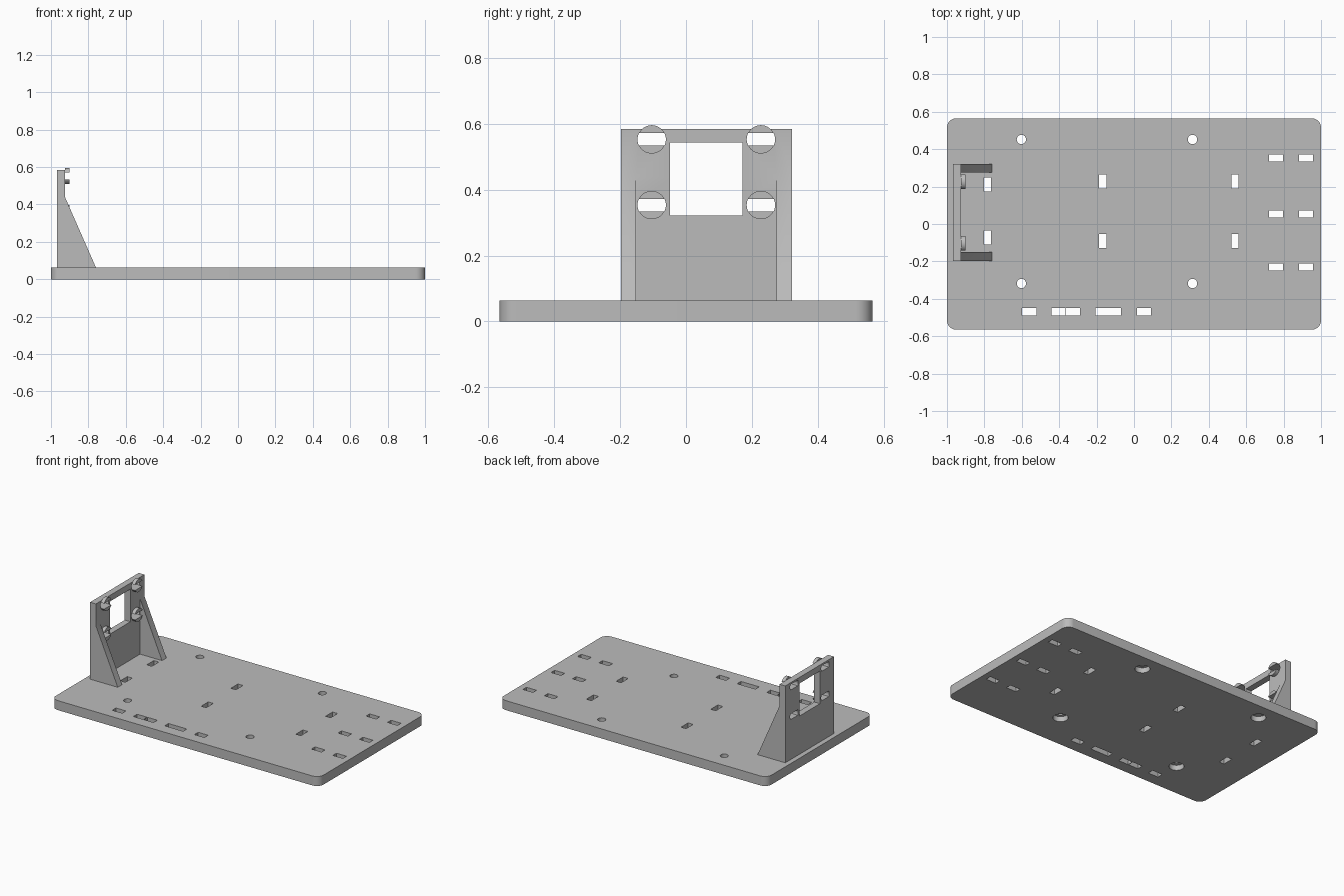
import bpy, bmesh, math
from mathutils import Vector

if "Cube" in bpy.data.objects:
    bpy.data.objects.remove(bpy.data.objects["Cube"], do_unlink=True)

grey = bpy.data.materials.new("plain grey")
grey.use_nodes = True
colour = (0.5, 0.5, 0.5, 1)
grey.diffuse_color = colour
grey.node_tree.nodes["Principled BSDF"].inputs["Base Color"].default_value = colour


def prism(bm, points, depth):
    """Closed prism: a planar outline pushed along the depth vector."""
    face = bm.faces.new([bm.verts.new(p) for p in points])
    pushed = bmesh.ops.extrude_face_region(bm, geom=[face])["geom"]
    verts = [v for v in pushed if isinstance(v, bmesh.types.BMVert)]
    bmesh.ops.translate(bm, vec=Vector(depth), verts=verts)


def box(bm, x, y, z):
    prism(bm, [(x[0], y[0], z[0]), (x[1], y[0], z[0]),
               (x[1], y[1], z[0]), (x[0], y[1], z[0])], (0, 0, z[1] - z[0]))


def arc(u, v, r, start, end, n):
    angles = [math.radians(start + (end - start) * i / n) for i in range(n + 1)]
    return [(u + r * math.cos(a), v + r * math.sin(a)) for a in angles]


def finish(name, bm):
    bmesh.ops.recalc_face_normals(bm, faces=bm.faces)
    mesh = bpy.data.meshes.new(name)
    bm.to_mesh(mesh)
    bm.free()
    obj = bpy.data.objects.new(name, mesh)
    bpy.context.collection.objects.link(obj)
    mesh.materials.append(grey)
    return obj


def activate(obj):
    bpy.ops.object.select_all(action="DESELECT")
    obj.select_set(True)
    bpy.context.view_layer.objects.active = obj


def cut(obj, bm):
    cutter = finish("cutter", bm)
    cutter.hide_render = True
    mod = obj.modifiers.new("cut", "BOOLEAN")
    mod.operation, mod.solver, mod.object = "DIFFERENCE", "EXACT", cutter
    activate(obj)
    bpy.ops.object.modifier_apply(modifier=mod.name)
    bpy.data.objects.remove(cutter, do_unlink=True)


# Base plate with rounded corners
TOP, HALF_Y, CORNER = 0.064, 0.565, 0.05
outline = []
for i, (sx, sy) in enumerate([(1, 1), (-1, 1), (-1, -1), (1, -1)]):
    outline += arc(sx * (1 - CORNER), sy * (HALF_Y - CORNER), CORNER,
                   i * 90, i * 90 + 90, 10)
bm = bmesh.new()
prism(bm, [(x, y, 0) for x, y in outline], (0, 0, TOP))
plate = finish("base_plate", bm)

# Strap slots and screw holes through the plate
LONG, SHORT = 0.075, 0.038
slots = [(x, y, SHORT, LONG) for x, y in
         [(-0.783, 0.21), (-0.783, -0.073), (-0.167, 0.227),
          (-0.167, -0.09), (0.54, 0.227), (0.54, -0.09)]]
slots += [(x, y, LONG, SHORT) for x in (0.76, 0.92) for y in (0.353, 0.053, -0.23)]
slots += [(x, -0.468, w, 0.04) for x, w in
          [(-0.56, LONG), (-0.403, 0.074), (-0.326, 0.074), (-0.137, 0.137), (0.053, LONG)]]
screws = [(x, y) for x in (-0.602, 0.313) for y in (0.452, -0.318)]
through, recess = bmesh.new(), bmesh.new()
for x, y, w, d in slots:
    box(through, (x - w / 2, x + w / 2), (y - d / 2, y + d / 2), (-0.1, 0.2))
for x, y in screws:
    prism(through, [(u, v, -0.1) for u, v in arc(x, y, 0.025, 0, 360, 32)[:-1]], (0, 0, 0.3))
    prism(recess, [(u, v, -0.1) for u, v in arc(x, y, 0.046, 0, 360, 32)[:-1]], (0, 0, 0.135))
cut(plate, through)
cut(plate, recess)

# Upright bracket: side profile extruded across, hollowed between the two gussets
BACK, FACE = -0.967, -0.924
Y0, Y1 = -0.197, 0.322
profile = [(BACK, TOP), (-0.76, TOP), (FACE, 0.437), (FACE, 0.583), (BACK, 0.583)]
bm = bmesh.new()
prism(bm, [(x, Y0, z) for x, z in profile], (0, Y1 - Y0, 0))
bracket = finish("upright_bracket", bm)
bm = bmesh.new()
box(bm, (FACE, -0.5), (-0.151, 0.275), (0, 1))
cut(bracket, bm)

# Window and four cable slots in the upright
centres = [(y, z) for y in (-0.104, 0.227) for z in (0.353, 0.552)]
RADIUS = 0.043
HALF_ANGLE = 26
bm = bmesh.new()
box(bm, (-1.1, -0.8), (-0.048, 0.172), (0.322, 0.542))
for y, z in centres:
    ends = (arc(y, z, RADIUS, -HALF_ANGLE, HALF_ANGLE, 8)
            + arc(y, z, RADIUS, 180 - HALF_ANGLE, 180 + HALF_ANGLE, 8))
    prism(bm, [(-1.1, u, v) for u, v in ends], (0.3, 0, 0))
cut(bracket, bm)

# Split round bosses above and below each cable slot
bm = bmesh.new()
for y, z in centres:
    for turn in (0, 180):
        cap = arc(y, z, RADIUS, turn + HALF_ANGLE, turn + 180 - HALF_ANGLE, 16)
        prism(bm, [(FACE, u, v) for u, v in cap], (0.024, 0, 0))
bosses = finish("slot_bosses", bm)

# Smooth the rounded walls while keeping the edges crisp
for obj in (plate, bracket, bosses):
    activate(obj)
    bpy.ops.object.shade_smooth_by_angle(angle=math.radians(30))
